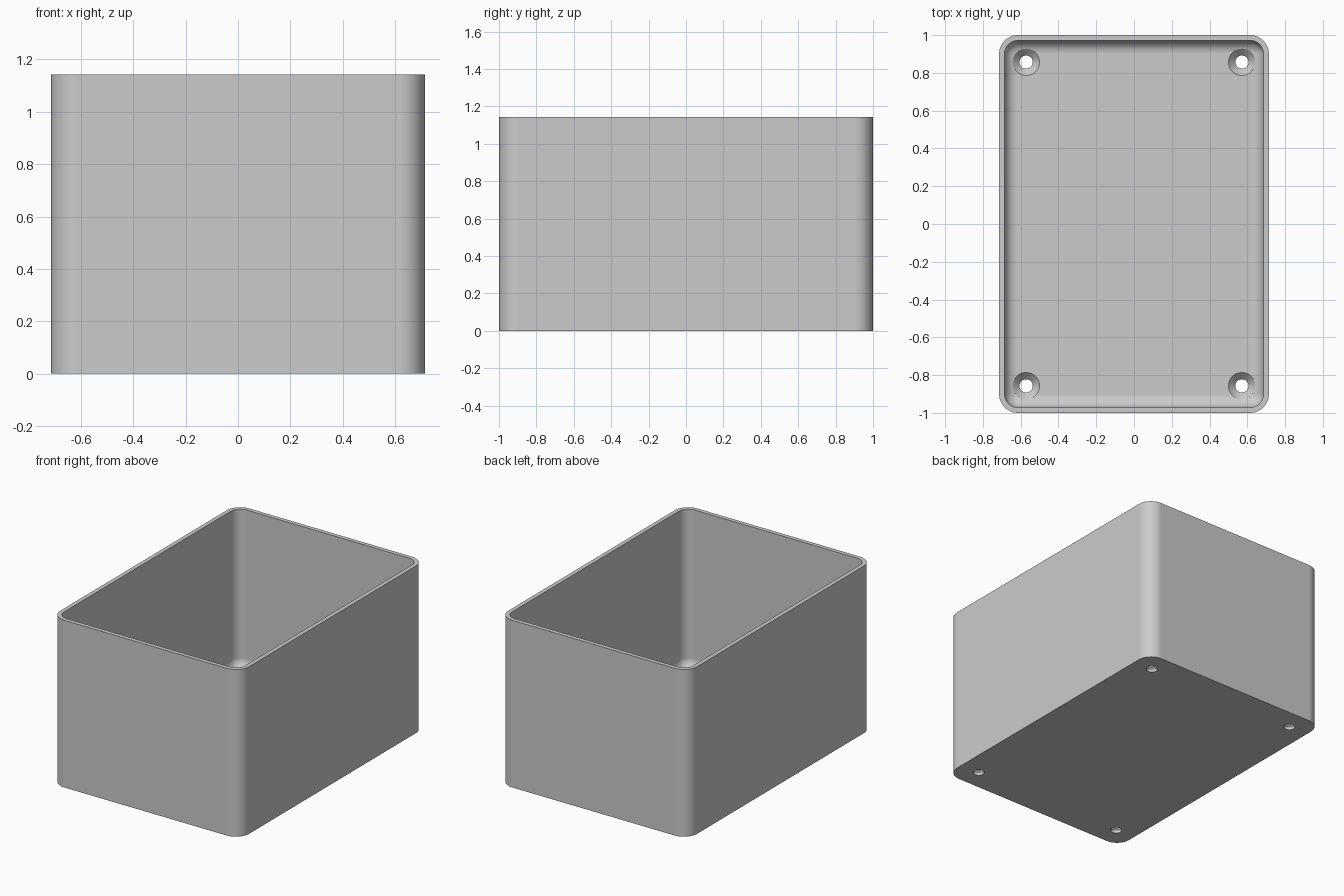
import bpy, bmesh, math

cube = bpy.data.objects.get("Cube")
if cube:
    bpy.data.objects.remove(cube, do_unlink=True)

HALF_X, HALF_Y, HEIGHT = 0.714, 1.0, 1.143
CORNER, WALL, FLOOR, FILLET = 0.1, 0.0286, 0.057, 0.07
STEPS = 12

grey = bpy.data.materials.new("plain grey")
grey.use_nodes = True
colour = (0.6, 0.6, 0.6, 1)
grey.diffuse_color = colour
grey.node_tree.nodes["Principled BSDF"].inputs["Base Color"].default_value = colour


def make_object(name, bm):
    bmesh.ops.recalc_face_normals(bm, faces=bm.faces)
    mesh = bpy.data.meshes.new(name)
    bm.to_mesh(mesh)
    bm.free()
    mesh.materials.append(grey)
    obj = bpy.data.objects.new(name, mesh)
    bpy.context.collection.objects.link(obj)
    return obj


def rounded_ring(bm, inset, z):
    """Rounded rectangle of vertices, inset from the outer outline."""
    radius = CORNER - inset
    verts = []
    for i, (sx, sy) in enumerate(((1, 1), (-1, 1), (-1, -1), (1, -1))):
        for k in range(STEPS + 1):
            a = math.pi / 2 * (i + k / STEPS)
            verts.append(bm.verts.new((sx * (HALF_X - CORNER) + radius * math.cos(a),
                                       sy * (HALF_Y - CORNER) + radius * math.sin(a), z)))
    return verts


def circle_ring(bm, x, y, radius, z, count=48):
    return [bm.verts.new((x + radius * math.cos(2 * math.pi * k / count),
                          y + radius * math.sin(2 * math.pi * k / count), z))
            for k in range(count)]


def skin(bm, rings):
    """Join successive rings and cap both ends."""
    for a, b in zip(rings, rings[1:]):
        for k in range(len(a)):
            n = (k + 1) % len(a)
            bm.faces.new((a[k], a[n], b[n], b[k]))
    bm.faces.new(rings[0])
    bm.faces.new(rings[-1])


# Open box: outer wall, rim, inner wall, then a rounded edge into the floor
bm = bmesh.new()
profile = [(0, 0), (0, HEIGHT), (WALL, HEIGHT)]
for k in range(STEPS + 1):
    a = math.pi / 2 * k / STEPS
    profile.append((WALL + FILLET * (1 - math.cos(a)),
                    FLOOR + FILLET * (1 - math.sin(a))))
skin(bm, [rounded_ring(bm, inset, z) for inset, z in profile])
box = make_object("open_box", bm)

# Countersunk screw holes near the four corners
bm = bmesh.new()
for sx in (-1, 1):
    for sy in (-1, 1):
        skin(bm, [circle_ring(bm, sx * 0.571, sy * 0.857, r, z)
                  for r, z in ((0.035, -0.1), (0.035, 0.021),
                               (0.071, FLOOR), (0.071, 0.2))])
cutter = make_object("screw_hole_cutter", bm)
cutter.hide_render = True

cut = box.modifiers.new("screw_holes", "BOOLEAN")
cut.operation = "DIFFERENCE"
cut.solver = "EXACT"
cut.object = cutter

bpy.ops.object.select_all(action="DESELECT")
box.select_set(True)
bpy.context.view_layer.objects.active = box
bpy.ops.object.modifier_apply(modifier=cut.name)
bpy.data.objects.remove(cutter, do_unlink=True)

# Smooth the rounded surfaces, keep rims sharp and large faces flat
bpy.ops.object.shade_smooth_by_angle(angle=math.radians(30))
weighted = box.modifiers.new("flat_walls", "WEIGHTED_NORMAL")
weighted.keep_sharp = True
